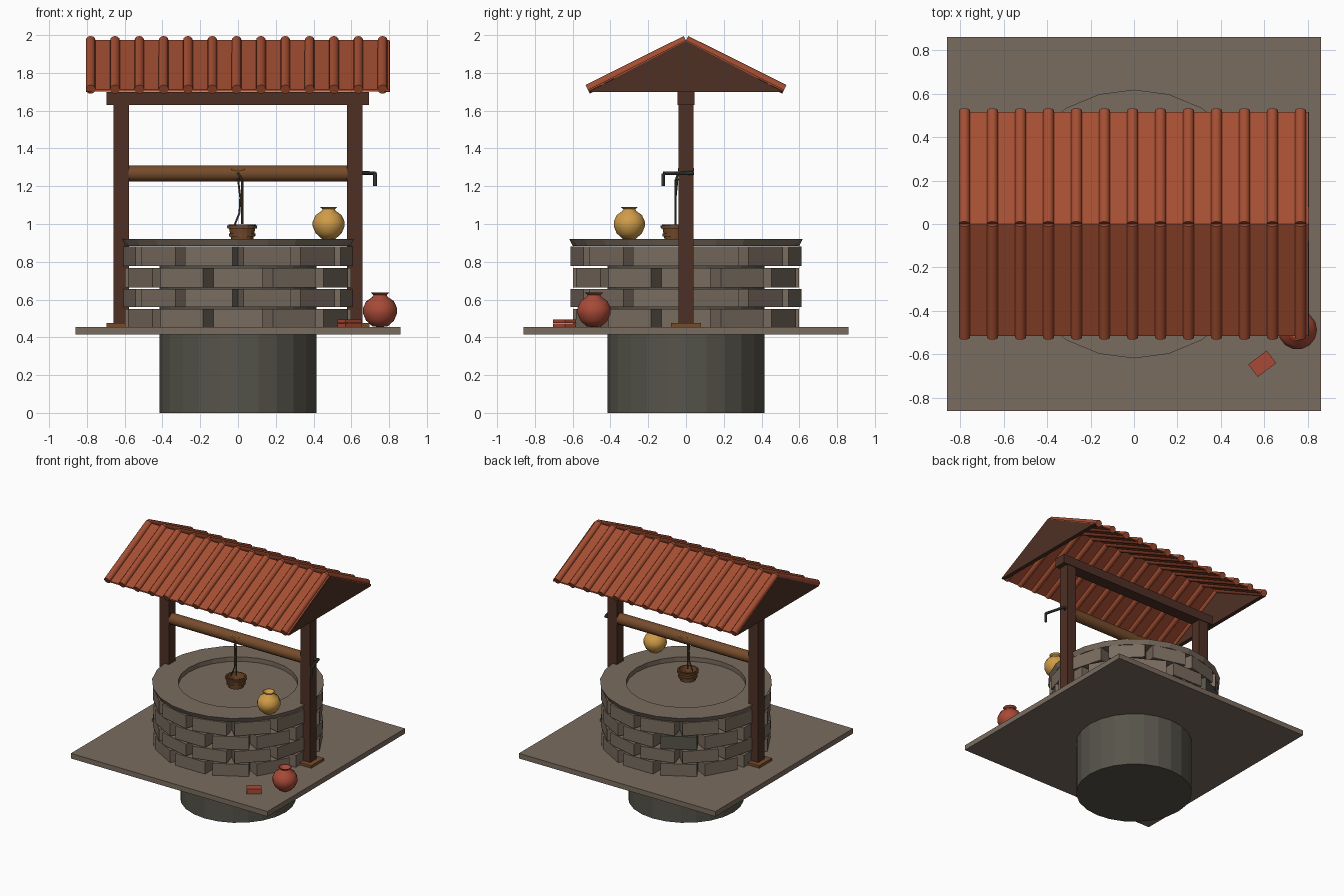
import bpy, bmesh, math
from mathutils import Matrix, Vector

if "Cube" in bpy.data.objects:
    bpy.data.objects.remove(bpy.data.objects["Cube"])


def srgb(r, g, b):
    return tuple((c / 255 / 12.92 if c < 10 else ((c / 255 + 0.055) / 1.055) ** 2.4)
                 for c in (r, g, b)) + (1,)


def mat(name, *rgb):
    m = bpy.data.materials.new(name)
    m.diffuse_color = srgb(*rgb)
    m.use_nodes = True
    m.node_tree.nodes["Principled BSDF"].inputs["Base Color"].default_value = m.diffuse_color
    return m


STONE = mat("warm_stone", 122, 108, 95)
SHAFT = mat("dark_stone", 86, 84, 74)
ROOF = mat("roof_clay", 164, 78, 50)
DARK = mat("dark_wood", 78, 48, 37)
WOOD = mat("light_wood", 118, 76, 44)
GOLD = mat("ochre_clay", 208, 156, 72)
RED = mat("red_clay", 168, 74, 54)
IRON = mat("iron", 74, 74, 68)
ROPE = mat("rope_fibre", 84, 72, 52)


def finish(name, bm, material, smooth=False):
    bmesh.ops.recalc_face_normals(bm, faces=bm.faces)
    me = bpy.data.meshes.new(name)
    bm.to_mesh(me)
    bm.free()
    ob = bpy.data.objects.new(name, me)
    bpy.context.collection.objects.link(ob)
    me.materials.append(material)
    if smooth:
        bpy.ops.object.select_all(action='DESELECT')
        ob.select_set(True)
        bpy.context.view_layer.objects.active = ob
        bpy.ops.object.shade_smooth_by_angle(angle=math.radians(40))
    return ob


def add_box(bm, lo, hi, m=Matrix()):
    lo, hi = Vector(lo), Vector(hi)
    s = Matrix.Diagonal((*(hi - lo), 1))
    bmesh.ops.create_cube(bm, size=1, matrix=m @ Matrix.Translation((lo + hi) / 2) @ s)


def box(name, lo, hi, material, m=Matrix()):
    bm = bmesh.new()
    add_box(bm, lo, hi, m)
    return finish(name, bm, material)


def add_rod(bm, a, b, r, seg=12):
    a, b = Vector(a), Vector(b)
    rot = (b - a).to_track_quat('Z', 'Y').to_matrix().to_4x4()
    bmesh.ops.create_cone(bm, cap_ends=True, segments=seg, radius1=r, radius2=r,
                          depth=(b - a).length, matrix=Matrix.Translation((a + b) / 2) @ rot)


def rods(name, pts, r, material, seg=8):
    bm = bmesh.new()
    for a, b in zip(pts, pts[1:]):
        add_rod(bm, a, b, r, seg)
    return finish(name, bm, material, True)


def lathe(name, profile, center, material, seg=12, smooth=False):
    """Revolve (radius, z) points about a vertical axis."""
    bm = bmesh.new()
    vs = [bm.verts.new((r, 0, z)) for r, z in profile]
    es = [bm.edges.new(p) for p in zip(vs, vs[1:])]
    bmesh.ops.spin(bm, geom=vs + es, cent=(0, 0, 0), axis=(0, 0, 1),
                   angle=math.tau, steps=seg, use_duplicate=False)
    bmesh.ops.remove_doubles(bm, verts=bm.verts, dist=1e-4)
    bmesh.ops.translate(bm, verts=bm.verts, vec=center)
    return finish(name, bm, material, smooth)


# Ground slab and shaft
box("ground_slab", (-0.86, -0.86, 0.415), (0.86, 0.86, 0.455), STONE)
lathe("shaft", [(0, 0), (0.415, 0), (0.415, 0.88), (0, 0.88)], (0, 0, 0), SHAFT, 24)

# Four staggered courses of stone blocks
bm = bmesh.new()
rows = [(0.455, 0.55), (0.56, 0.655), (0.665, 0.767), (0.777, 0.88)]
for i, (z0, z1) in enumerate(rows):
    for k in range(12):
        rot = Matrix.Rotation(math.radians(30 * k + 15 * (i % 2)), 4, 'Z')
        if (i, k) == (2, 7):
            box("odd_block", (-0.13, -0.597, z0), (0.13, -0.42, z1), SHAFT, rot)
        else:
            add_box(bm, (-0.13, -0.597, z0), (0.13, -0.42, z1), rot)
finish("wall_blocks", bm, STONE)

# Rim with shallow floor
lathe("rim", [(0, 0.884), (0.43, 0.884), (0.43, 0.92), (0.618, 0.92), (0.60, 0.884),
              (0.43, 0.884)], (0, 0, 0), STONE, 24)

# Posts, feet, top beam, axle
for s, side in ((-1, "left"), (1, "right")):
    c = 0.617 * s
    box(side + "_post", (c - 0.041, -0.041, 0.455), (c + 0.041, 0.041, 1.64), DARK)
    box(side + "_foot", (c - 0.08, -0.08, 0.455), (c + 0.08, 0.08, 0.475), WOOD)
box("top_beam", (-0.697, -0.046, 1.63), (0.694, 0.046, 1.70), DARK)
rods("axle", [(-0.58, 0, 1.268), (0.58, 0, 1.268)], 0.043, WOOD, 16)

# Roof sheets with round tile ribs
bm = bmesh.new()
for s in (-1, 1):
    q = [(x, y * s, z) for x in (-0.805, 0.803) for y, z in ((0, 1.97), (0.515, 1.708))]
    low = [bm.verts.new((x, y, z - 0.006)) for x, y, z in q]
    top = [bm.verts.new((x, y, z + 0.004)) for x, y, z in q]
    order = (0, 1, 3, 2)
    bm.faces.new([low[i] for i in order])
    bm.faces.new([top[i] for i in order])
    for a, b in zip(order, order[1:] + order[:1]):
        bm.faces.new((low[a], low[b], top[b], top[a]))
finish("roof_sheets", bm, ROOF)
bm = bmesh.new()
for i in range(13):
    x = -0.78 + i * 0.1288
    for s in (-1, 1):
        add_rod(bm, (x, 0, 1.972), (x, 0.521 * s, 1.713), 0.026)
finish("roof_ribs", bm, ROOF, True)

# Triangular gable boards
for s, side in ((-1, "left"), (1, "right")):
    bm = bmesh.new()
    ends = [[bm.verts.new((x * s, y, z)) for y, z in ((-0.515, 1.70), (0.515, 1.70), (0, 1.968))]
            for x in (0.775, 0.806)]
    for e in ends:
        bm.faces.new(e)
    for j in range(3):
        k = (j + 1) % 3
        bm.faces.new((ends[0][j], ends[0][k], ends[1][k], ends[1][j]))
    finish(side + "_gable", bm, DARK)

# Crank handle
rods("crank", [(0.64, 0, 1.27), (0.68, 0.035, 1.27), (0.725, -0.12, 1.268),
               (0.725, -0.12, 1.20)], 0.010, IRON)

# Rope and its winding on the axle
rods("rope", [(0.0, -0.04, 1.27), (0.022, -0.055, 1.23), (0.022, -0.055, 1.0)], 0.006, ROPE)
rods("rope_loop", [(-0.02, -0.055, 0.99), (0.008, -0.055, 1.06), (0.012, -0.055, 1.14),
                   (0.0, -0.045, 1.24)], 0.005, ROPE)
for y, side in ((-0.038, "front"), (0.038, "back")):
    rods(side + "_winding", [(-0.035, y, 1.292), (0, y, 1.283), (0.035, y, 1.292)], 0.005, GOLD)

# Bucket with two hoops
C = (0.022, -0.055, 0)
lathe("bucket", [(0, 0.915), (0.058, 0.915), (0.073, 0.997), (0.063, 0.997), (0.053, 0.93),
                 (0, 0.93)], C, WOOD, 16)
for z, r in ((0.935, 0.064), (0.975, 0.073)):
    lathe("hoop", [(r - 0.01, z), (r + 0.005, z), (r + 0.007, z + 0.016), (r - 0.01, z + 0.016)],
          C, WOOD, 16)

# Clay pots
POT = [(0, 0), (0.42, 0.02), (0.8, 0.36), (0.98, 0.78), (0.98, 1.08), (0.8, 1.48),
       (0.45, 1.72), (0.38, 1.84), (0.54, 1.98), (0.46, 1.98), (0.32, 1.82), (0, 1.7)]
for name, r, c, m in (("ochre_pot", 0.086, (0.48, -0.30, 0.92), GOLD),
                      ("red_pot", 0.092, (0.752, -0.487, 0.455), RED)):
    lathe(name, [(a * r, b * r) for a, b in POT], c, m, 14, True)

# Two loose bricks
for i in range(2):
    z = 0.455 + i * 0.02
    box("loose_brick", (-0.053, -0.036, z), (0.053, 0.036, z + 0.019), RED,
        Matrix.Translation((0.59, -0.643, 0)) @ Matrix.Rotation(math.radians(37), 4, 'Z'))
